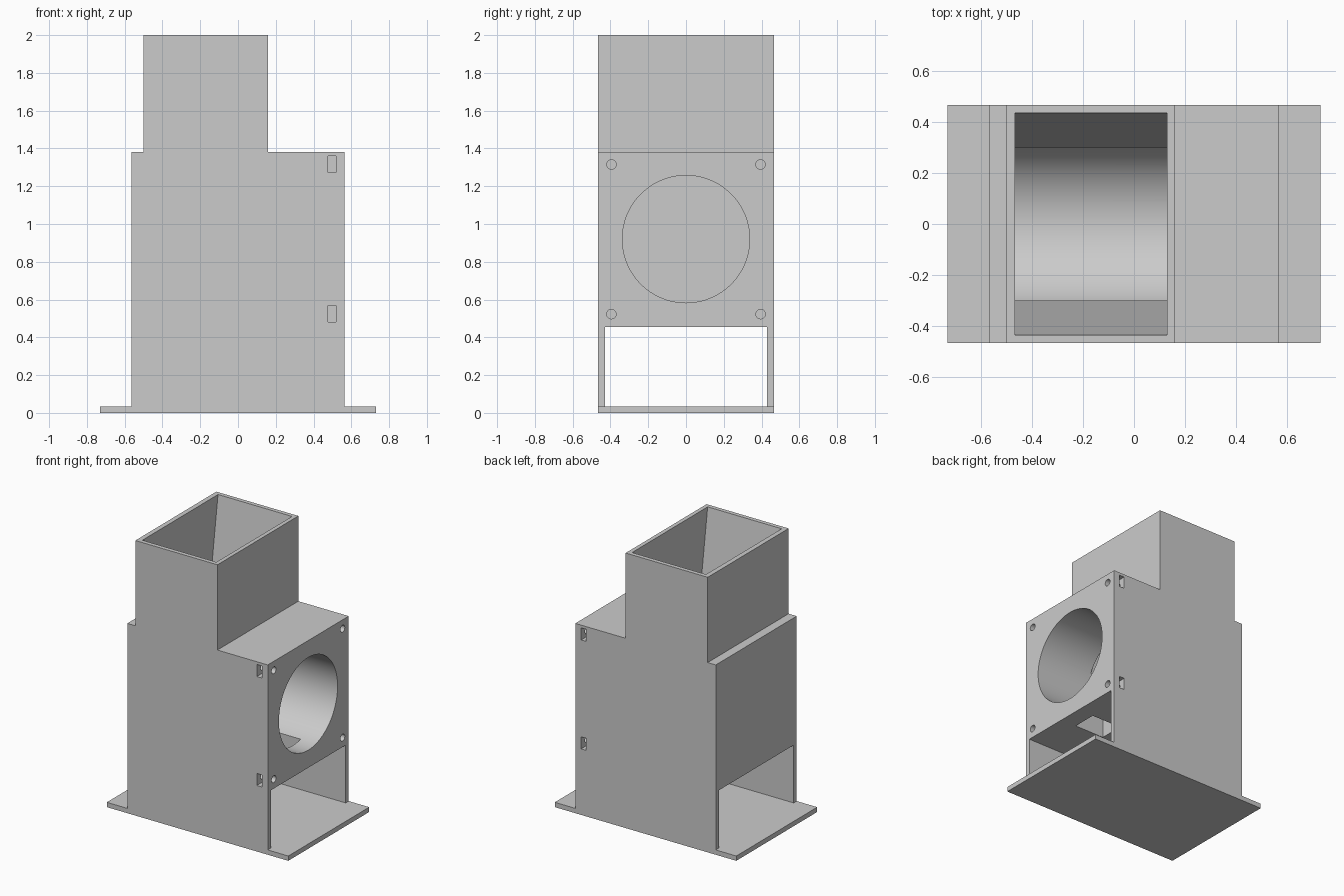
import bpy, bmesh
from mathutils import Vector

cube = bpy.data.objects.get("Cube")
if cube:
    bpy.data.objects.remove(cube, do_unlink=True)

grey = bpy.data.materials.new("plain_grey")
grey.use_nodes = True
grey.diffuse_color = (0.6, 0.6, 0.6, 1)
bsdf = grey.node_tree.nodes["Principled BSDF"]
bsdf.inputs["Base Color"].default_value = (0.6, 0.6, 0.6, 1)
bsdf.inputs["Roughness"].default_value = 0.7


def prism(name, points, offset):
    """Extrude a closed outline of 3D points by an offset vector."""
    bm = bmesh.new()
    face = bm.faces.new([bm.verts.new(p) for p in points])
    ext = bmesh.ops.extrude_face_region(bm, geom=[face])
    moved = [v for v in ext["geom"] if isinstance(v, bmesh.types.BMVert)]
    bmesh.ops.translate(bm, verts=moved, vec=Vector(offset))
    bmesh.ops.recalc_face_normals(bm, faces=bm.faces)
    mesh = bpy.data.meshes.new(name)
    bm.to_mesh(mesh)
    bm.free()
    mesh.materials.append(grey)
    obj = bpy.data.objects.new(name, mesh)
    bpy.context.collection.objects.link(obj)
    return obj


def box(name, x0, x1, y0, y1, z0, z1):
    return prism(name, [(x0, y0, z0), (x1, y0, z0), (x1, y1, z0), (x0, y1, z0)],
                 (0, 0, z1 - z0))


def rod(name, x0, x1, y, z, radius, sides):
    """Cylinder along x."""
    bpy.ops.mesh.primitive_cylinder_add(vertices=sides, radius=radius, depth=x1 - x0,
                                        location=((x0 + x1) / 2, y, z),
                                        rotation=(0, 1.5707963, 0))
    obj = bpy.context.object
    obj.name = name
    obj.data.materials.append(grey)
    return obj


def cut(target, cutter):
    mod = target.modifiers.new("cut", "BOOLEAN")
    mod.operation, mod.solver, mod.object = "DIFFERENCE", "EXACT", cutter
    cutter.hide_render = True
    bpy.ops.object.select_all(action="DESELECT")
    bpy.context.view_layer.objects.active = target
    target.select_set(True)
    bpy.ops.object.modifier_apply(modifier=mod.name)
    bpy.data.objects.remove(cutter, do_unlink=True)


HALF = 0.465      # half depth of the whole housing
BASE = 0.035      # base plate thickness

# Base plate
box("base_plate", -0.73, 0.73, -HALF, HALF, 0, BASE)

# Housing with the hopper tower on top
outline = [(-0.565, BASE), (0.565, BASE), (0.565, 1.38), (0.16, 1.38),
           (0.16, 2), (-0.5, 2), (-0.5, 1.38), (-0.565, 1.38)]
housing = prism("housing", [(x, -HALF, z) for x, z in outline], (0, 2 * HALF, 0))

# Collection tunnel between the two side walls
cut(housing, box("tunnel", -1, 1, -0.43, 0.43, -0.1, 0.455))

# Round chamber, open on the right face
cut(housing, rod("chamber", -0.53, 0.7, 0, 0.92, 0.337, 96))

# Hopper funnel, narrowing in depth down to the chamber
half_funnel = [(0.449, 2.1), (0.3, 1.07), (0.3, 0.92)]
funnel = half_funnel + [(-y, z) for y, z in reversed(half_funnel)]
cut(housing, prism("funnel", [(-0.465, y, z) for y, z in funnel], (0.595, 0, 0)))

# Outlet from the chamber floor to the tunnel
cut(housing, box("outlet", 0.2, 0.44, -0.09, 0.09, 0.4, 0.7))

# Corner screw holes, each with a nut slot opening on the side wall
for side in (-1, 1):
    for z in (0.523, 1.315):
        cut(housing, rod("screw_hole", 0.43, 0.7, side * 0.395, z, 0.025, 32))
        y0, y1 = sorted((side * 0.35, side * 0.6))
        cut(housing, box("nut_slot", 0.477, 0.518, y0, y1, z - 0.043, z + 0.045))

# Smooth the round bores, keep the edges crisp
bpy.ops.object.select_all(action="DESELECT")
bpy.context.view_layer.objects.active = housing
housing.select_set(True)
bpy.ops.object.shade_smooth_by_angle(angle=0.35)
